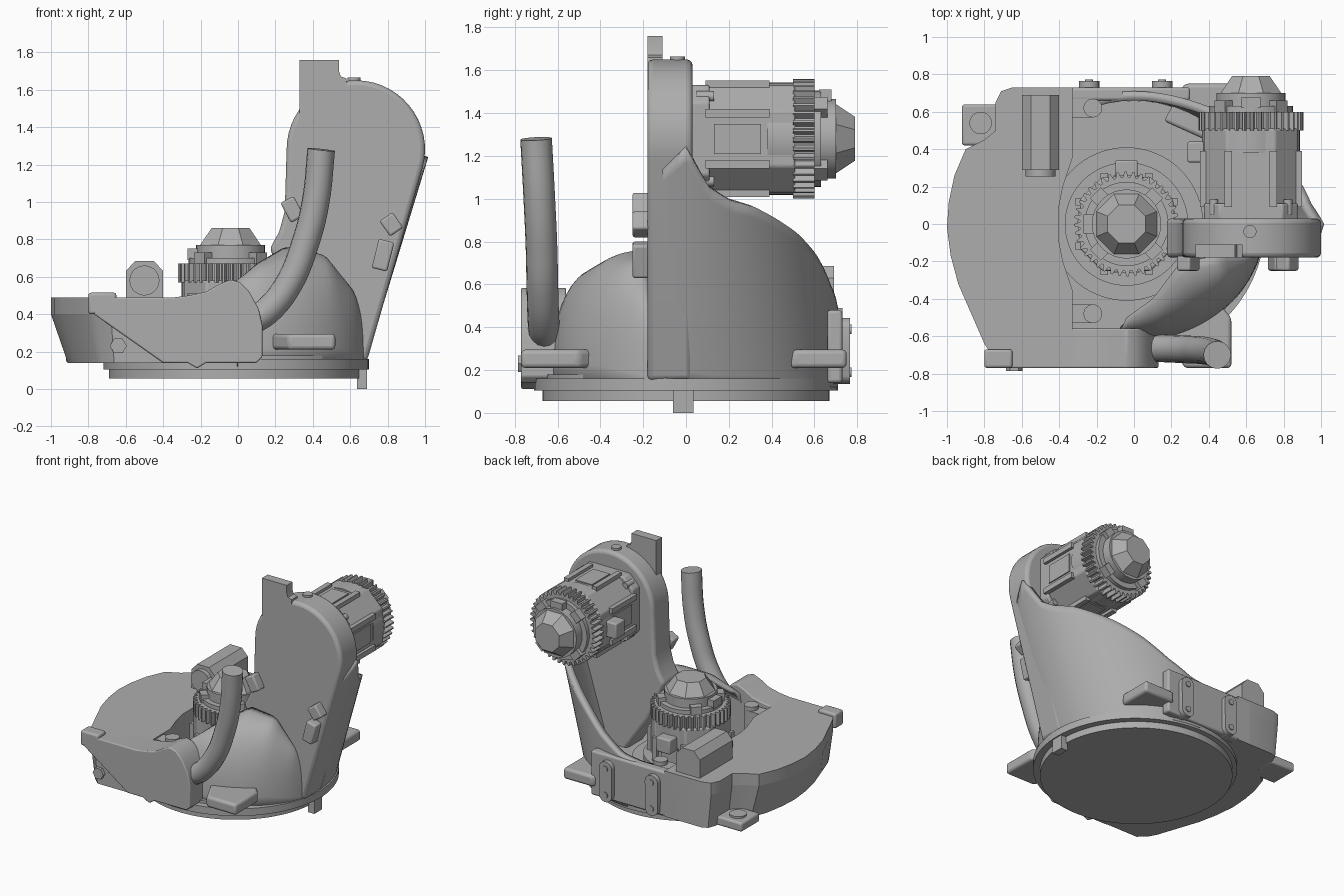
import bpy, bmesh, math
from math import sin, cos, radians, pi
from mathutils import Matrix, Vector

if "Cube" in bpy.data.objects:
    bpy.data.objects.remove(bpy.data.objects["Cube"])

grey = bpy.data.materials.new("machine_grey")
grey.use_nodes = True
grey.diffuse_color = (0.42, 0.42, 0.42, 1)
grey.node_tree.nodes["Principled BSDF"].inputs["Base Color"].default_value = (0.42, 0.42, 0.42, 1)

UP = Matrix()
DEEP = Matrix(((1, 0, 0, 0), (0, 0, 1, 0), (0, 1, 0, 0), (0, 0, 0, 1)))  # outline in XZ, depth along y


def finish(name, bm, bevel=0, wall=0, closed=True):
    if closed:
        bmesh.ops.recalc_face_normals(bm, faces=bm.faces)
    mesh = bpy.data.meshes.new(name)
    bm.to_mesh(mesh)
    bm.free()
    ob = bpy.data.objects.new(name, mesh)
    bpy.context.collection.objects.link(ob)
    mesh.materials.append(grey)
    if wall:
        ob.modifiers.new("wall", "SOLIDIFY").thickness = wall
    if bevel:
        mod = ob.modifiers.new("round", "BEVEL")
        mod.width, mod.segments, mod.limit_method = bevel, 3, "ANGLE"
        mod.angle_limit = radians(35)
    bpy.ops.object.select_all(action="DESELECT")
    ob.select_set(True)
    bpy.context.view_layer.objects.active = ob
    bpy.ops.object.shade_smooth_by_angle(angle=radians(32))
    return ob


def prism(name, pts, a, b, m=UP, bevel=0, top=None):
    """Extrude an outline from a to b; top is an optional second outline."""
    bm = bmesh.new()
    low = [bm.verts.new(m @ Vector((u, v, a))) for u, v in pts]
    high = [bm.verts.new(m @ Vector((u, v, b))) for u, v in (top or pts)]
    n = len(pts)
    bm.faces.new(low)
    bm.faces.new(high)
    for i in range(n):
        j = (i + 1) % n
        bm.faces.new((low[i], low[j], high[j], high[i]))
    return finish(name, bm, bevel)


def ring(r, n=48, cx=0, cy=0, turn=0):
    return [(cx + r * cos(2 * pi * i / n + turn), cy + r * sin(2 * pi * i / n + turn)) for i in range(n)]


def block(name, x0, x1, y0, y1, z0, z1, m=UP, bevel=0):
    return prism(name, [(x0, y0), (x1, y0), (x1, y1), (x0, y1)], z0, z1, m, bevel)


def sheet(name, rows, wall):
    bm = bmesh.new()
    g = [[bm.verts.new(p) for p in row] for row in rows]
    for lo, hi in zip(g, g[1:]):
        for i in range(len(lo) - 1):
            bm.faces.new((lo[i], lo[i + 1], hi[i + 1], hi[i]))
    return finish(name, bm, 0, wall, False)


def blend(table, t):
    """Smoothly interpolate rows of (key, values...)."""
    for p, q in zip(table, table[1:]):
        if t <= q[0]:
            f = max(0, (t - p[0]) / (q[0] - p[0]))
            return [u + (v - u) * f for u, v in zip(p[1:], q[1:])]
    return table[-1][1:]


# Base disc, flange and locating key
prism("base_disc", ring(0.67, 96, -0.02), 0.055, 0.12)
prism("base_flange", ring(0.71, 96, -0.01), 0.105, 0.16)
block("locating_key", 0.635, 0.69, -0.06, 0.035, 0, 0.16)
prism("bowl_floor", ring(0.66, 64), 0.13, 0.18)

# Bowl wall that leans outward and climbs to the arm
rim = [(-12, 1.1), (0, 1.24), (4, 1.15), (9, 1.05), (17, 0.99), (27, 0.96), (35, 0.915), (47, 0.84),
       (59, 0.74), (72, 0.6), (85, 0.5), (100, 0.47), (270, 0.47)]


def wall_point(deg, z):
    c, s = cos(radians(deg)), sin(radians(deg))
    return (0.7 * c + 0.305 * (z - 0.2) * max(0, c), 0.71 * s, z)


angles = [-12 + 3 * i for i in range(95)]
sheet("bowl_wall", [[wall_point(a, 0.12 + (blend(rim, a)[0] - 0.12) * k / 16) for a in angles]
                    for k in range(17)], 0.05)

# Domed front skirt running from the base ring into the arm
crest = [(-98, -0.04, -0.5, 0.55), (-78, 0.1, -0.4, 0.67), (-60, 0.25, -0.2, 0.76),
         (-42, 0.45, -0.17, 0.72), (-25, 0.62, -0.17, 0.52), (-8, 0.68, -0.12, 0.3)]


def skirt_point(a, k):
    x, y, z = blend(crest, a)
    s, c = sin(k) ** 0.8, cos(k) ** 0.8 if k < 1.57 else 0
    bx, by = 0.7 * cos(radians(a)), 0.63 * sin(radians(a))
    return (x + (bx - x) * c, y + (by - y) * c, 0.12 + (z - 0.12) * s)


sheet("front_skirt", [[skirt_point(-98 + 3 * i, pi / 2 * k / 14) for i in range(31)] for k in range(15)], 0.03)

# Upright arm with round head
arm = [(0.63 + 0.37 * cos(radians(a)), 1.28 + 0.37 * sin(radians(a))) for a in range(-16, 181, 7)]
arm += [(0.25, 0.95), (0.22, 0.84), (0.17, 0.75), (0.3, 0.45), (0.5, 0.15), (0.69, 0.15)]
prism("upright_arm", arm, -0.18, 0.03, DEEP, 0.025)
prism("arm_top_block", [(0.33, 1.4), (0.6, 1.4), (0.58, 1.66), (0.55, 1.67), (0.54, 1.7), (0.54, 1.76), (0.33, 1.76)],
      -0.18, -0.11, DEEP)
prism("arm_top_plug", ring(0.035, 20, 0.62, -0.04), 1.6, 1.665)
for name, x, z, w, h, tilt in [("upper_clip", 0.82, 0.88, 0.085, 0.1, 35), ("lower_clip", 0.775, 0.715, 0.085, 0.16, -14),
                               ("left_clip", 0.29, 0.96, 0.08, 0.12, 28)]:
    m = Matrix.Translation((x, 0, z)) @ Matrix.Rotation(radians(-tilt), 4, "Y") @ DEEP
    block(name, -w / 2, w / 2, -h / 2, h / 2, -0.25, -0.17, m, 0.012)

# Side housing with tapered underside
outline = [(-0.33, -0.76), (-0.68, -0.76), (-0.76, -0.7), (-0.8, -0.64), (-0.87, -0.48), (-0.94, -0.32), (-0.98, -0.17),
           (-1, -0.02), (-0.99, 0.12), (-0.96, 0.26), (-0.9, 0.4), (-0.8, 0.45), (-0.74, 0.5), (-0.74, 0.65),
           (-0.71, 0.71), (-0.65, 0.73), (-0.33, 0.73), (-0.33, 0.35), (-0.38, 0.2), (-0.4, 0.1), (-0.4, -0.1),
           (-0.38, -0.2), (-0.33, -0.35)]
under = [(x + 0.09 * max(0, (-x - 0.6) / 0.4), y) for x, y in outline]
prism("side_housing_lower", under, 0.14, 0.4, top=outline)
prism("side_housing_upper", outline, 0.4, 0.49)
prism("front_housing", [(-0.77, 0.49), (-0.77, 0.4), (-0.4, 0.14), (-0.27, 0.14), (-0.22, 0.11), (-0.17, 0.14), (0.1, 0.14),
                        (0.13, 0.17), (0.13, 0.34), (0.11, 0.43), (0.06, 0.52), (0.01, 0.57), (-0.04, 0.585),
                        (-0.1, 0.56), (-0.17, 0.52), (-0.26, 0.5), (-0.34, 0.49)], -0.77, -0.56, DEEP, 0.008)
block("back_wall", -0.45, 0.3, 0.66, 0.73, 0.14, 0.48, bevel=0.015)
block("front_corner_pad", -0.8, -0.65, -0.77, -0.67, 0.4, 0.515, bevel=0.015)
prism("front_hex_bolt", ring(0.045, 6, -0.64, 0.23), -0.785, -0.74, DEEP)
block("back_corner_lug", -0.92, -0.7, 0.42, 0.64, 0.14, 0.21, bevel=0.015)
prism("back_corner_lug_boss", ring(0.06, 24, -0.82, 0.54), 0.2, 0.225)

# Connector box lying on the housing
prism("connector_box", [(-0.6, 0.48), (-0.4, 0.48), (-0.4, 0.63), (-0.45, 0.685), (-0.55, 0.685), (-0.6, 0.63)],
      0.29, 0.69, DEEP)
prism("connector_cap", ring(0.08, 28, -0.5, 0.58), 0.255, 0.3, DEEP)

# Rim bosses, back mounting plates and lifting lugs
for y in (0.62, -0.48):
    prism("rim_boss", ring(0.05, 24, -0.22, y), 0.14, 0.51)
    block("rim_boss_web", -0.36, -0.22, y - 0.05, y + 0.05, 0.14, 0.48)
for x in (-0.24, 0.15):
    plate = [(x + 0.055 * cos(radians(a)), (0.39 if a <= 180 else 0.19) + 0.055 * sin(radians(a)))
             for a in range(0, 360, 20)]
    prism("back_mount_plate", plate, 0.65, 0.765, DEEP)
    for z in (0.19, 0.39):
        prism("mount_bolt", ring(0.022, 16, x, z), 0.76, 0.772, DEEP)
for s, end in ((-1, 0.77), (1, 0.75)):
    prism("lifting_lug", [(0.16, s * 0.55), (0.27, s * end), (0.52, s * end), (0.52, s * 0.5), (0.45, s * 0.42)],
          0.21, 0.295, bevel=0.02)

# Cable pipe
curve = bpy.data.curves.new("cable_pipe", "CURVE")
curve.dimensions, curve.bevel_depth, curve.bevel_resolution = "3D", 0.074, 6
curve.use_fill_caps = True
path = [(0.07, -0.66, 0.36), (0.16, -0.665, 0.42), (0.27, -0.67, 0.56), (0.36, -0.675, 0.78),
        (0.415, -0.685, 1.0), (0.445, -0.7, 1.28)]
line = curve.splines.new("BEZIER")
line.bezier_points.add(len(path) - 1)
for p, co in zip(line.bezier_points, path):
    p.co = co
    p.handle_left_type = p.handle_right_type = "AUTO"
pipe = bpy.data.objects.new("cable_pipe", curve)
curve.materials.append(grey)
bpy.context.collection.objects.link(pipe)

# Motor seat with bolts
prism("motor_seat", ring(0.41, 64, -0.04), 0.13, 0.24)
prism("motor_seat_step", ring(0.33, 64, -0.04), 0.24, 0.28)


# Motor built along local z, used twice
def motor(label, m):
    def chamfered(h, c):
        return [(sx * u, sy * v) for sx, sy, order in ((1, 1, 1), (-1, 1, -1), (-1, -1, 1), (1, -1, -1))
                for u, v in ((h, c), (c, h))[::order]]
    prism(label + "_flange", chamfered(0.25, 0.17), -0.02, 0.08, m, 0.01)
    prism(label + "_body", chamfered(0.25, 0.13), 0.05, 0.48, m, 0.01)
    prism(label + "_barrel", ring(0.262, 48), 0.35, 0.48, m)
    gear = [(r * cos(a), r * sin(a)) for i in range(40) for k, r in enumerate((0.28, 0.28, 0.25, 0.25))
            for a in [2 * pi * (i + k / 4) / 40]]
    prism(label + "_finned_ring", gear, 0.47, 0.57, m)
    prism(label + "_end_plate", ring(0.225, 40), 0.57, 0.6, m)
    prism(label + "_neck", ring(0.185, 32), 0.59, 0.67, m)
    prism(label + "_cap", ring(0.175, 8, turn=pi / 8), 0.67, 0.76, m, top=ring(0.11, 8, turn=pi / 8))
    block(label + "_plug", -0.34, -0.24, -0.06, 0.06, 0.3, 0.41, m, 0.01)
    block(label + "_small_plug", -0.05, 0.05, -0.23, -0.15, 0.59, 0.65, m)
    for k in range(4):
        turn = m @ Matrix.Rotation(k * pi / 2, 4, "Z")
        for s in (-1, 1):
            block(label + "_side_rail", 0.24, 0.272, s * 0.12 - 0.02, s * 0.12 + 0.02, 0.06, 0.36, turn)
        block(label + "_side_panel", 0.24, 0.258, -0.07, 0.07, 0.1, 0.32, turn)
        corner = turn @ Matrix.Rotation(pi / 4, 4, "Z")
        prism(label + "_bolt", ring(0.024, 16, 0.28, 0), 0.02, 0.1, corner)
        block(label + "_end_lug", 0.17, 0.235, -0.04, 0.04, 0.57, 0.63, corner)


motor("arm_motor", Matrix.Translation((0.625, 0.03, 1.28)) @ Matrix.Rotation(-pi / 2, 4, "X"))
motor("base_motor", Matrix.Translation((-0.04, 0, 0.1)) @ Matrix.Rotation(-pi / 2, 4, "Z"))
